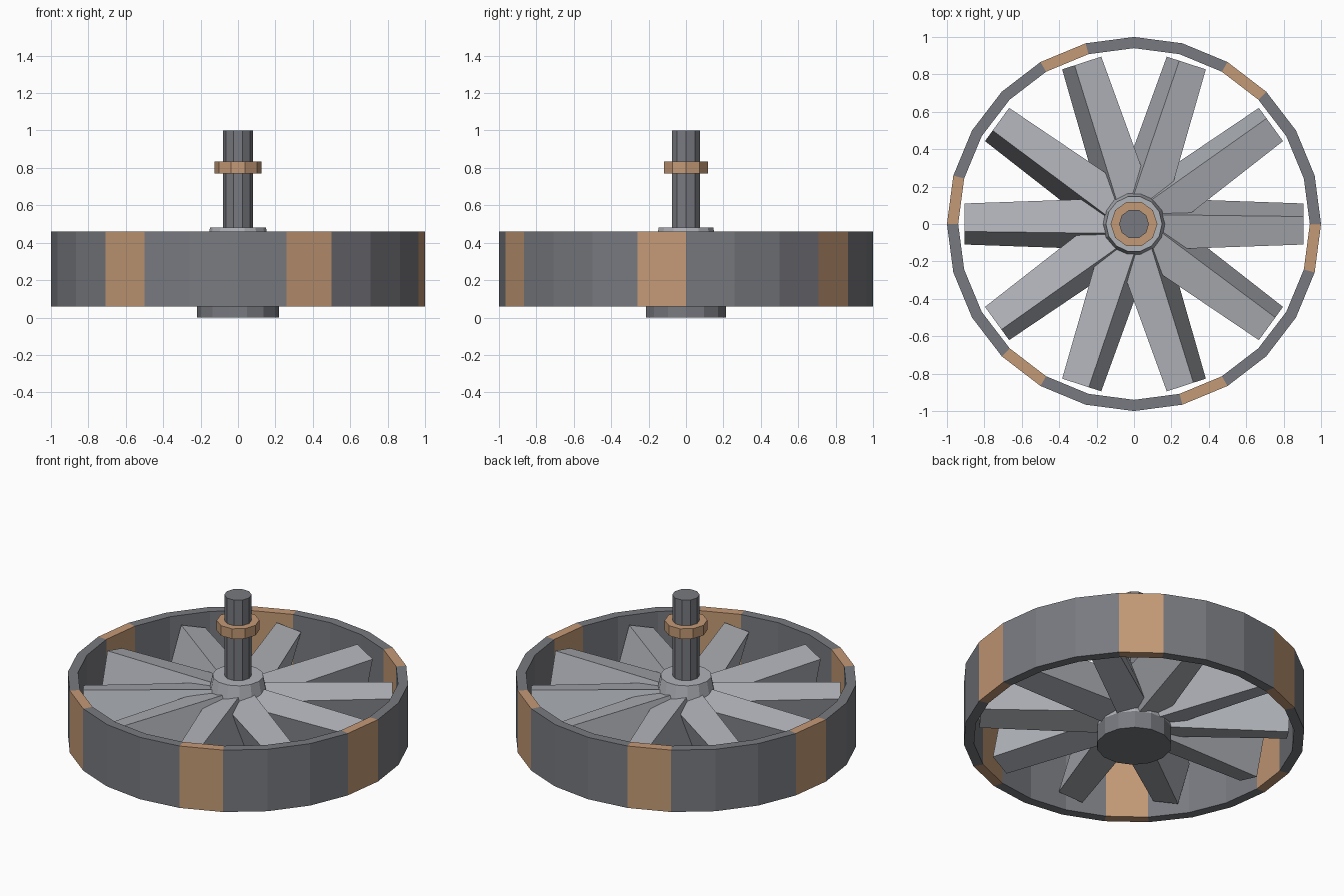
import bpy, bmesh
from math import sin, cos, pi, radians
from mathutils import Matrix

cube = bpy.data.objects.get("Cube")
if cube:
    bpy.data.objects.remove(cube, do_unlink=True)


def material(name, rgb):
    m = bpy.data.materials.new(name)
    m.use_nodes = True
    m.diffuse_color = (*rgb, 1)
    m.node_tree.nodes["Principled BSDF"].inputs["Base Color"].default_value = (*rgb, 1)
    return m


dark = material("dark steel", (0.19, 0.195, 0.215))
light = material("light steel", (0.43, 0.445, 0.48))
copper = material("copper", (0.55, 0.32, 0.18))


def finish(name, bm, *mats):
    bmesh.ops.recalc_face_normals(bm, faces=bm.faces)
    mesh = bpy.data.meshes.new(name)
    bm.to_mesh(mesh)
    bm.free()
    for m in mats:
        mesh.materials.append(m)
    obj = bpy.data.objects.new(name, mesh)
    bpy.context.collection.objects.link(obj)
    return obj


def lathe(name, profile, sides, *mats, pick=lambda k: 0):
    """Revolve a closed (radius, z) loop; pick chooses the colour of each segment."""
    bm = bmesh.new()
    rings = [[bm.verts.new((r * cos(2 * pi * k / sides), r * sin(2 * pi * k / sides), z))
              for r, z in profile] for k in range(sides)]
    n = len(profile)
    for k in range(sides):
        a, b = rings[k], rings[(k + 1) % sides]
        for i in range(n):
            j = (i + 1) % n
            bm.faces.new((a[i], b[i], b[j], a[j])).material_index = pick(k)
    return finish(name, bm, *mats)


def drum(name, r1, r2, z1, z2, sides, mat):
    """Closed cylinder or cone from z1 to z2."""
    bm = bmesh.new()
    bmesh.ops.create_cone(bm, cap_ends=True, segments=sides, radius1=r1, radius2=r2,
                          depth=z2 - z1, matrix=Matrix.Translation((0, 0, (z1 + z2) / 2))
                          @ Matrix.Rotation(pi / 2, 4, "Z"))
    return finish(name, bm, mat)


# Outer rim with a copper segment at every fourth place
lathe("rim", [(1, 0.06), (1, 0.46), (0.94, 0.46), (0.94, 0.06)], 24, dark, copper,
      pick=lambda k: int(k % 4 == 3))

# Hub, shaft and collar
drum("hub_base", 0.22, 0.22, 0, 0.11, 14, dark)
drum("hub_cone", 0.22, 0.15, 0.11, 0.48, 14, light)
drum("shaft", 0.08, 0.08, 0.4, 1, 10, dark)
lathe("collar", [(0.125, 0.77), (0.125, 0.835), (0.075, 0.835), (0.075, 0.77)], 10, copper)

# Ten tilted blades, wider at the hub
inner, outer, count = 0.12, 0.905, 10
for i in range(count):
    bm = bmesh.new()
    bmesh.ops.create_cube(bm, size=1)
    bmesh.ops.scale(bm, vec=(outer - inner, 0.155, 0.27), verts=bm.verts)
    bmesh.ops.rotate(bm, matrix=Matrix.Rotation(radians(15), 3, "X"), verts=bm.verts)
    for v in bm.verts:
        if v.co.x < 0:
            v.co.y *= 1.25
    bmesh.ops.translate(bm, vec=((inner + outer) / 2, 0, 0.26), verts=bm.verts)
    # the tilt raises the +y edge, leaving the tall face on the trailing side
    bmesh.ops.rotate(bm, matrix=Matrix.Rotation(2 * pi * i / count, 3, "Z"), verts=bm.verts)
    finish(f"blade_{i + 1}", bm, light)
